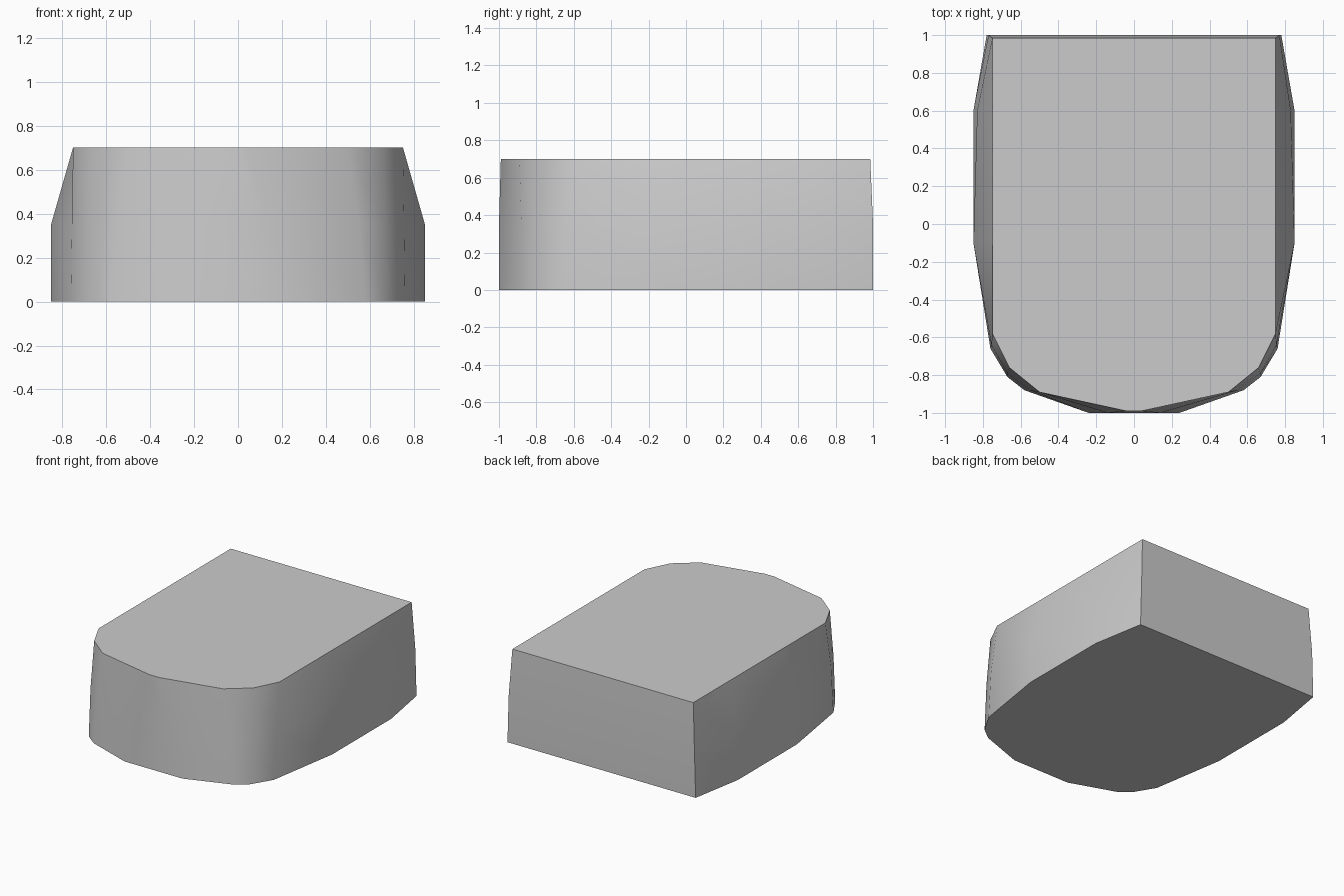
import bpy
import bmesh
from math import radians

cube = bpy.data.objects.get("Cube")
if cube:
    bpy.data.objects.remove(cube, do_unlink=True)

# Single grey material
grey = bpy.data.materials.new("light grey")
grey.use_nodes = True
colour = (0.6, 0.6, 0.6, 1)
grey.diffuse_color = colour
grey.node_tree.nodes["Principled BSDF"].inputs["Base Color"].default_value = colour

# Half outlines from the back corner to the rounded front, keyed by height
SECTIONS = [
    (0.0, [(.78, 1), (.85, .6), (.85, -.1), (.76, -.66), (.67, -.81), (.58, -.88), (.24, -1)]),
    (0.35, [(.77, 1), (.83, .6), (.85, -.1), (.755, -.64), (.67, -.79), (.55, -.88), (.14, -1)]),
    (0.7, [(.75, .985), (.75, .55), (.75, -.1), (.75, -.58), (.66, -.76), (.5, -.89), (.04, -.99)]),
]


def make_block(name):
    """Loft the mirrored outlines into one closed solid."""
    bm = bmesh.new()
    rings = []
    for z, half in SECTIONS:
        loop = half + [(-x, y) for x, y in reversed(half)]
        rings.append([bm.verts.new((x, y, z)) for x, y in loop])
    for low, high in zip(rings, rings[1:]):
        n = len(low)
        for i in range(n):
            j = (i + 1) % n
            bm.faces.new((low[i], low[j], high[j], high[i]))
    bm.faces.new(rings[0])
    bm.faces.new(rings[-1])
    bmesh.ops.recalc_face_normals(bm, faces=bm.faces)
    mesh = bpy.data.meshes.new(name)
    bm.to_mesh(mesh)
    bm.free()
    mesh.materials.append(grey)
    obj = bpy.data.objects.new(name, mesh)
    bpy.context.collection.objects.link(obj)
    return obj


block = make_block("rounded_block")

# Smooth walls with crisp rims and back corners
bpy.ops.object.select_all(action="DESELECT")
block.select_set(True)
bpy.context.view_layer.objects.active = block
bpy.ops.object.shade_smooth_by_angle(angle=radians(35))
